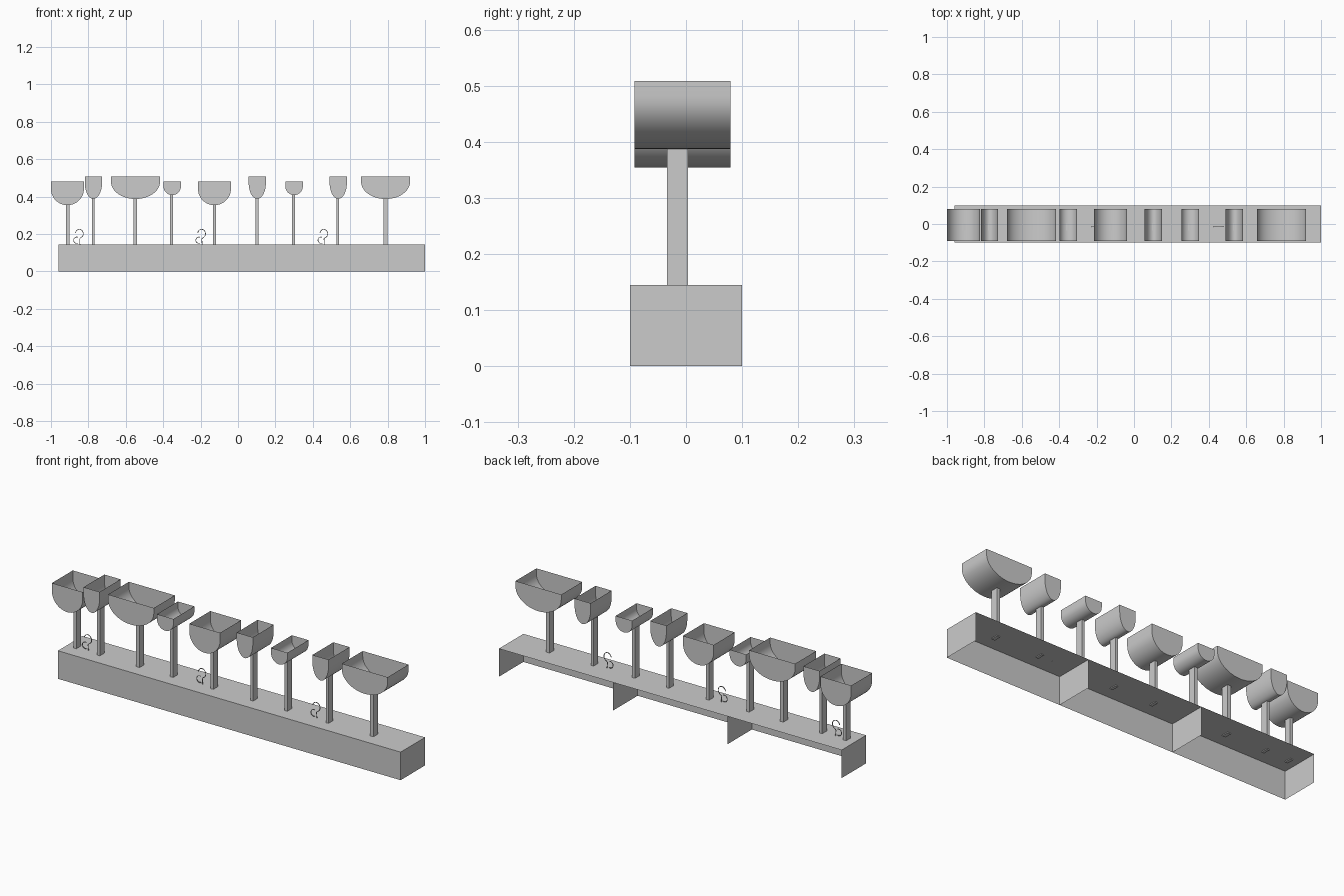
import bpy, bmesh, math

if "Cube" in bpy.data.objects:
    bpy.data.objects.remove(bpy.data.objects["Cube"])

YF, YB = -0.092, 0.079      # front / back of bowls
TOP = 0.145                 # shelf height
SHELF = [-0.96 + i * 1.96 / 3 for i in range(4)]


def finish(name, bm, smooth=False):
    me = bpy.data.meshes.new(name)
    bm.to_mesh(me)
    bm.free()
    ob = bpy.data.objects.new(name, me)
    bpy.context.collection.objects.link(ob)
    if smooth:
        bpy.ops.object.select_all(action='DESELECT')
        ob.select_set(True)
        bpy.context.view_layer.objects.active = ob
        bpy.ops.object.shade_smooth_by_angle(angle=math.radians(35))
    return ob


def face(bm, pts):
    return bm.faces.new([bm.verts.new(p) for p in pts])


def bowl(name, x0, x1, top, bottom, straight):
    # open-topped trough: short straight sides, half-ellipse below
    cx, rx = (x0 + x1) / 2, (x1 - x0) / 2
    zc = top - straight
    rz = zc - bottom
    prof = [(x0, top)]
    n = 24
    for i in range(n + 1):
        a = math.pi + math.pi * i / n
        prof.append((cx + rx * math.cos(a), zc + rz * math.sin(a)))
    prof.append((x1, top))
    bm = bmesh.new()
    front = [bm.verts.new((x, YF, z)) for x, z in prof]
    back = [bm.verts.new((x, YB, z)) for x, z in prof]
    for i in range(len(prof) - 1):
        bm.faces.new((front[i], back[i], back[i + 1], front[i + 1]))
    bm.faces.new(front)
    bm.faces.new(back[::-1])
    bmesh.ops.recalc_face_normals(bm, faces=bm.faces)
    finish(name, bm, True)


def stem(name, x, top, w):
    bm = bmesh.new()
    bmesh.ops.create_cube(bm, size=1)
    z0 = TOP - 0.004
    for v in bm.verts:
        v.co = (x + v.co.x * w, -0.015 + v.co.y * 0.037,
                z0 + (v.co.z + 0.5) * (top - z0))
    finish(name, bm)


def hook(name, x):
    # thin curled wire: upper crook and a small lower curl
    def wire(pts):
        s = cu.splines.new('POLY')
        s.points.add(len(pts) - 1)
        for p, (px, pz) in zip(s.points, pts):
            p.co = (x + px, -0.015, pz, 1)

    def arc(cx, cz, rx, rz, a0, a1, n=14):
        return [(cx + rx * math.cos(math.radians(a0 + (a1 - a0) * i / n)),
                 cz + rz * math.sin(math.radians(a0 + (a1 - a0) * i / n)))
                for i in range(n + 1)]

    cu = bpy.data.curves.new(name, 'CURVE')
    cu.dimensions = '3D'
    cu.bevel_depth = 0.002
    cu.bevel_resolution = 1
    wire(arc(0.005, 0.202, 0.021, 0.023, 170, -70) + [(0.006, 0.174), (0.008, 0.145)])
    wire(arc(-0.009, 0.167, 0.017, 0.017, 70, 290))
    ob = bpy.data.objects.new(name, cu)
    bpy.context.collection.objects.link(ob)


# shelf: thin top and front panels, open at the back and underneath
for i in range(3):
    a, b = SHELF[i], SHELF[i + 1]
    bm = bmesh.new()
    face(bm, [(a, -.1, TOP), (b, -.1, TOP), (b, .1, TOP), (a, .1, TOP)])
    face(bm, [(a, -.1, 0), (b, -.1, 0), (b, -.1, TOP), (a, -.1, TOP)])
    bmesh.ops.remove_doubles(bm, verts=bm.verts, dist=1e-5)
    finish("shelf_section_%d" % i, bm)

# upright dividers
for i, x in enumerate(SHELF):
    bm = bmesh.new()
    face(bm, [(x, -.1, 0), (x, .1, 0), (x, .1, TOP), (x, -.1, TOP)])
    finish("shelf_divider_%d" % i, bm)

# bowl kinds: half width, top, bottom, straight side, stem width
KINDS = {
    'round': (0.088, 0.481, 0.354, 0.040, 0.017),
    'tall': (0.046, 0.508, 0.388, 0.035, 0.015),
    'wide': (0.131, 0.508, 0.387, 0.028, 0.020),
    'small': (0.047, 0.481, 0.408, 0.025, 0.017),
}
# kind, bowl centre, stem centre
STANDS = [('round', -0.912, -0.910), ('tall', -0.773, -0.774), ('wide', -0.548, -0.549),
          ('small', -0.352, -0.356), ('round', -0.126, -0.126), ('tall', 0.103, 0.102),
          ('small', 0.300, 0.297), ('tall', 0.536, 0.533), ('wide', 0.789, 0.788)]
for i, (kind, cx, sx) in enumerate(STANDS):
    hw, top, bot, straight, w = KINDS[kind]
    bowl("%s_bowl_%d" % (kind, i), cx - hw, cx + hw, top, bot, straight)
    stem("stem_%d" % i, sx, bot + (0.001 if kind == 'tall' else 0.004), w)

# hooks, one per shelf section
for i in range(3):
    hook("wire_hook_%d" % i, -0.853 + i * 1.96 / 3)
